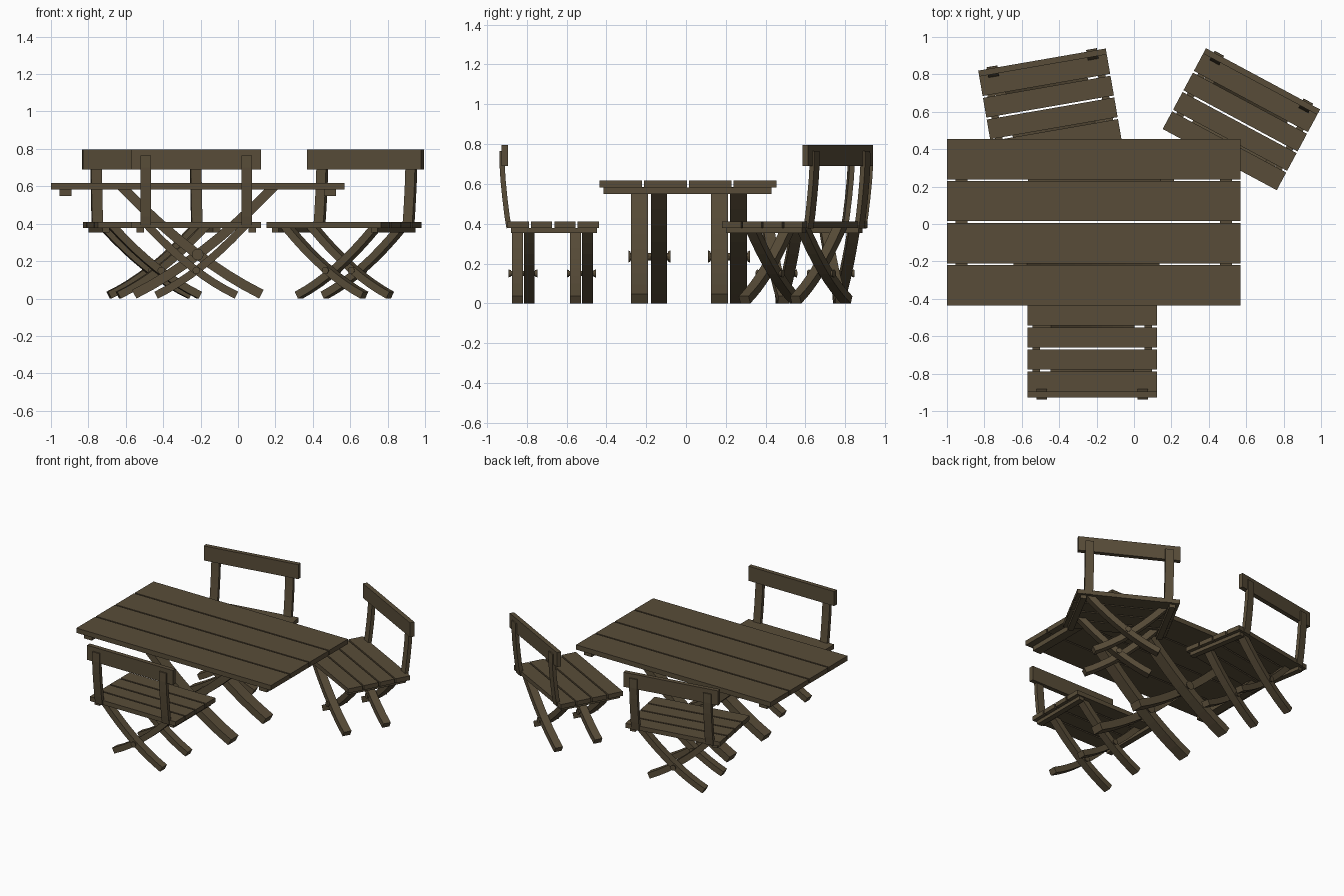
import bpy, bmesh, math
from mathutils import Matrix, Vector

if "Cube" in bpy.data.objects:
    bpy.data.objects.remove(bpy.data.objects["Cube"])

wood = bpy.data.materials.new("dark brown wood")
wood.diffuse_color = (0.098, 0.073, 0.040, 1)
wood.use_nodes = True
wood.node_tree.nodes["Principled BSDF"].inputs["Base Color"].default_value = wood.diffuse_color


def finish(bm, name, place):
    bmesh.ops.recalc_face_normals(bm, faces=bm.faces)
    me = bpy.data.meshes.new(name)
    bm.to_mesh(me)
    bm.free()
    me.materials.append(wood)
    ob = bpy.data.objects.new(name, me)
    ob.matrix_world = place
    bpy.context.collection.objects.link(ob)
    return ob


def box(name, place, x0, x1, y0, y1, z0, z1):
    bm = bmesh.new()
    m = Matrix.Translation(((x0 + x1) / 2, (y0 + y1) / 2, (z0 + z1) / 2)) \
        @ Matrix.Diagonal((x1 - x0, y1 - y0, z1 - z0, 1))
    bmesh.ops.create_cube(bm, size=1, matrix=m)
    return finish(bm, name, place)


def curved_bar(name, place, pts, thick, w0, w1, to3d, level_top=False):
    """Bent bar: centre line (u, z), thickness in that plane, width w0..w1 across it."""
    bm = bmesh.new()
    rings = []
    for i, p in enumerate(pts):
        a, b = Vector(pts[max(i - 1, 0)]), Vector(pts[min(i + 1, len(pts) - 1)])
        d = (b - a).normalized()
        n = Vector((-d.y, d.x)) * thick / 2
        if level_top and i == 0:
            n = Vector((thick / 2 / d.y, 0)) * -1
        c = Vector(p)
        rings.append([bm.verts.new(to3d(q.x, w, q.y)) for q, w in
                      ((c + n, w0), (c - n, w0), (c - n, w1), (c + n, w1))])
    for r, s in zip(rings, rings[1:]):
        for k in range(4):
            bm.faces.new((r[k], r[(k + 1) % 4], s[(k + 1) % 4], s[k]))
    bm.faces.new(rings[0])
    bm.faces.new(rings[-1])
    return finish(bm, name, place)


def parabola(p, q, r, steps=9):
    """Points along the parabola through three points."""
    out = []
    for i in range(steps):
        x = p[0] + (r[0] - p[0]) * i / (steps - 1)
        z = (p[1] * (x - q[0]) * (x - r[0]) / ((p[0] - q[0]) * (p[0] - r[0]))
             + q[1] * (x - p[0]) * (x - r[0]) / ((q[0] - p[0]) * (q[0] - r[0]))
             + r[1] * (x - p[0]) * (x - q[0]) / ((r[0] - p[0]) * (r[0] - q[0])))
        out.append((x, z))
    return out


def pivot(name, place, y0, y1, z, r):
    """Dowel with a wider cap at each end."""
    bm = bmesh.new()
    e = 0.012
    for a, b, ra, rb in ((y0, y1, r * 0.6, r * 0.6),
                         (y0, y0 + e, r, r * 0.8), (y1 - e, y1, r * 0.8, r)):
        m = Matrix.Translation((0, (a + b) / 2, z)) @ Matrix.Rotation(-math.pi / 2, 4, 'X')
        bmesh.ops.create_cone(bm, cap_ends=True, segments=12, radius1=ra, radius2=rb,
                              depth=b - a, matrix=m)
    return finish(bm, name, place)


def crossed_legs(prefix, place, path, thick, bands, z, r):
    """Each band: (y0, y1, side of the leg top)."""
    for y0, y1, side in bands:
        curved_bar(prefix + "_leg", place, path, thick, y0, y1,
                   lambda u, w, h, s=side: (-s * u, w, h), level_top=True)
    for a, b in (bands[:2], bands[2:]):
        lo, hi = min(a[0], b[0]), max(a[1], b[1])
        pivot(prefix + "_pivot", place, lo - 0.014, hi + 0.016, z, r)


# Table
here = Matrix.Translation((-0.215, 0, 0))
for y0, y1 in ((-0.435, -0.22), (-0.21, 0.005), (0.015, 0.229), (0.239, 0.454)):
    box("table_plank", here, -0.785, 0.785, y0, y1, 0.583, 0.618)
for s in (-1, 1):
    box("table_batten", here, s * 0.707 - 0.032, s * 0.707 + 0.032, -0.415, 0.43, 0.548, 0.583)
crossed_legs("table", here, parabola((-0.393, 0.584), (0, 0.235), (0.34, 0.023)), 0.052,
             ((-0.276, -0.19, -1), (-0.177, -0.095, 1),
              (0.125, 0.21, -1), (0.222, 0.306, 1)), 0.235, 0.031)


# Chair: local +y is the back
def chair(x, y, angle):
    at = Matrix.Translation((x, y, 0)) @ Matrix.Rotation(math.radians(angle), 4, 'Z')
    for i in range(4):
        y0 = -0.23 + i * 0.1175
        box("seat_plank", at, -0.346, 0.346, y0, y0 + 0.107, 0.378, 0.41)
    path = parabola((-0.25, 0.379), (0, 0.15), (0.215, 0.018))
    crossed_legs("chair", at, path, 0.041,
                 ((0.153, 0.208, 1), (0.093, 0.147, -1),
                  (-0.139, -0.084, 1), (-0.2, -0.144, -1)), 0.15, 0.02)
    post = [(0.222, 0.379), (0.232, 0.44), (0.243, 0.53), (0.252, 0.62),
            (0.257, 0.70), (0.256, 0.765)]
    for s in (-1, 1):
        box("seat_batten", at, s * 0.3 - 0.02, s * 0.3 + 0.02, -0.22, 0.213, 0.353, 0.378)
        curved_bar("back_post", at, post, 0.026, s * 0.27 - 0.029, s * 0.27 + 0.029,
                   lambda u, w, h: (w, u, h))
    box("backrest", at, -0.346, 0.346, 0.228, 0.26, 0.69, 0.796)


chair(-0.223, -0.667, 180)
chair(-0.4475, 0.623, 9.85)
chair(0.567, 0.547, -28.2)
